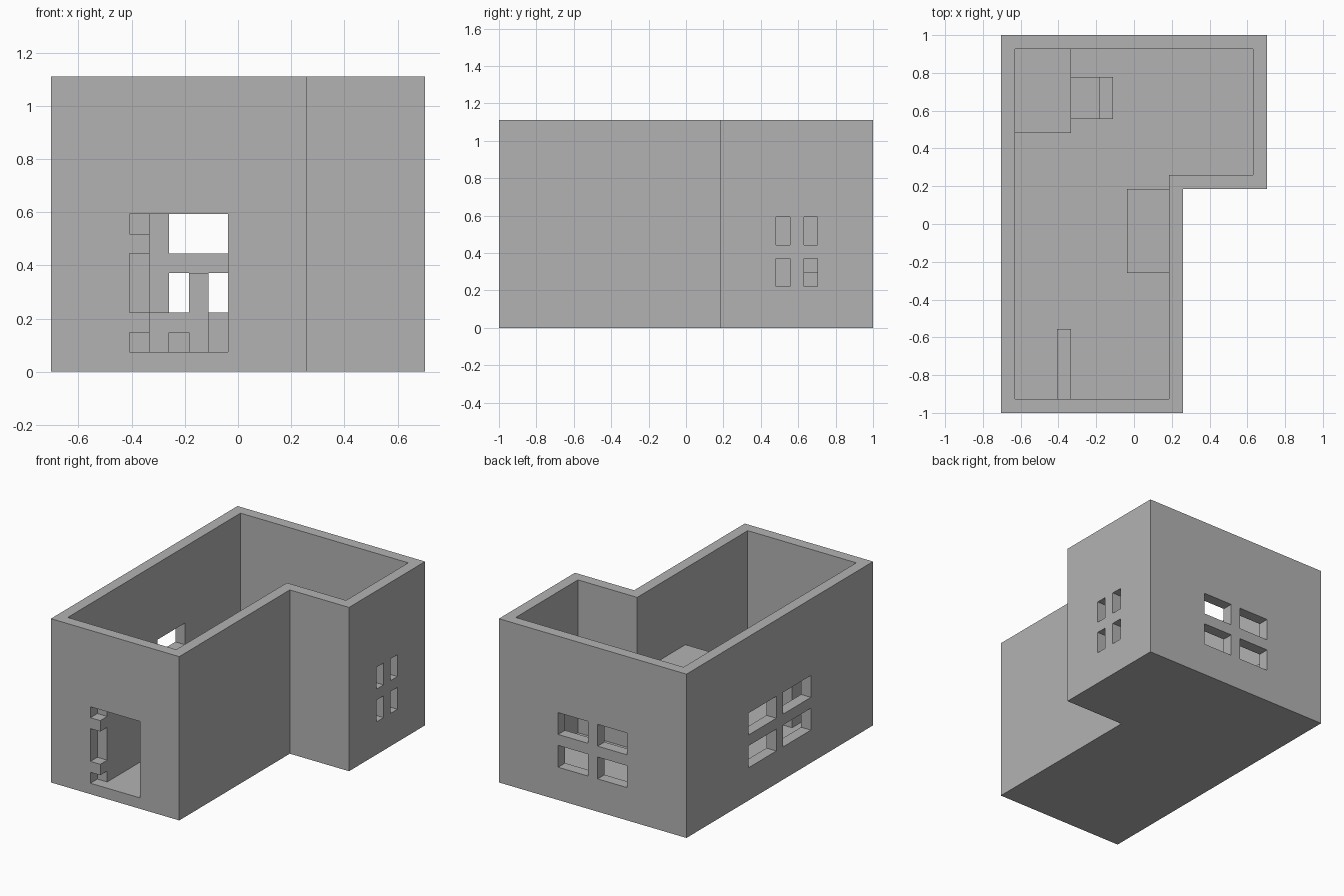
import bpy, bmesh
from mathutils import Vector

cube = bpy.data.objects.get("Cube")
if cube:
    bpy.data.objects.remove(cube, do_unlink=True)

# Everything sits on a module grid: 19 wide, 27 deep, 15 high
U = 2 / 27
W, D, H = 19, 27, 15

grey = bpy.data.materials.new("plain grey")
grey.use_nodes = True
colour = (0.45, 0.45, 0.45, 1)
grey.diffuse_color = colour
grey.node_tree.nodes["Principled BSDF"].inputs["Base Color"].default_value = colour


def place(x, y, z):
    return Vector((x - W / 2, y - D / 2, z)) * U


def finish(name, bm):
    bmesh.ops.recalc_face_normals(bm, faces=bm.faces)
    mesh = bpy.data.meshes.new(name)
    bm.to_mesh(mesh)
    bm.free()
    mesh.materials.append(grey)
    obj = bpy.data.objects.new(name, mesh)
    bpy.context.collection.objects.link(obj)
    return obj


def add_prism(bm, outline, z0, z1):
    face = bm.faces.new([bm.verts.new(place(x, y, z0)) for x, y in outline])
    top = bmesh.ops.extrude_face_region(bm, geom=[face])["geom"]
    verts = [v for v in top if isinstance(v, bmesh.types.BMVert)]
    bmesh.ops.translate(bm, vec=(0, 0, (z1 - z0) * U), verts=verts)


def prism(name, outline, z0, z1):
    bm = bmesh.new()
    add_prism(bm, outline, z0, z1)
    return finish(name, bm)


def boxes(name, spans):
    """One object from boxes given as (x range, y range, z range)."""
    bm = bmesh.new()
    for (x0, x1), (y0, y1), (z0, z1) in spans:
        add_prism(bm, [(x0, y0), (x1, y0), (x1, y1), (x0, y1)], z0, z1)
    return finish(name, bm)


def cut(obj, cutter):
    cutter.hide_render = True
    mod = obj.modifiers.new("cut", 'BOOLEAN')
    mod.operation = 'DIFFERENCE'
    mod.solver = 'EXACT'
    mod.object = cutter
    bpy.context.view_layer.objects.active = obj
    bpy.ops.object.modifier_apply(modifier=mod.name)
    bpy.data.objects.remove(cutter, do_unlink=True)


def ell(inset):
    """L-shaped plan, shrunk by inset."""
    i = inset
    return [(i, i), (13 - i, i), (13 - i, 16 + i), (W - i, 16 + i),
            (W - i, D - i), (i, D - i)]


# House shell: solid L, hollowed above the floor
house = prism("house_walls_and_floor", ell(0), 0, H)
cut(house, prism("room_cutter", ell(1), 1, H + 1))

# Four-pane windows in three walls, and the doorway
openings = [((4, 9), (-0.5, 1.5), (1, 8))]
for rows in ((3, 5), (6, 8)):
    openings += [((x, x + 3), (D - 1.5, D + 0.5), rows) for x in (6, 10)]
    openings += [((-0.5, 1.5), (y, y + 4), rows) for y in (9, 14)]
    openings += [((W - 1.5, W + 0.5), (y, y + 1), rows) for y in (20, 22)]
cut(house, boxes("opening_cutter", openings))

# Door standing open, with two hinge blocks
boxes("open_door", [((4, 5), (1, 6), (1, 8))])
boxes("door_hinges", [((4, 5), (0, 1), (z, z + 1)) for z in (2, 6)])

# Table in the back corner
boxes("table_top", [((1, 5), (20, 26), (4, 5))])
boxes("table_legs", [((x, x + 1), (y, y + 1), (1, 4))
                     for x in (1, 4) for y in (20, 25)])

# Chair facing the table
boxes("chair_seat", [((5, 8), (21, 24), (2, 3))])
boxes("chair_legs", [((x, x + 1), (y, y + 1), (1, 2))
                     for x in (5, 7) for y in (21, 23)])
boxes("chair_back", [((7, 8), (y, y + 1), (3, 4)) for y in (21, 23)]
      + [((7, 8), (21, 24), (4, 5))])

# Tall cupboard against the side wall
boxes("cupboard", [((9, 12), (10, 16), (1, 8))])
